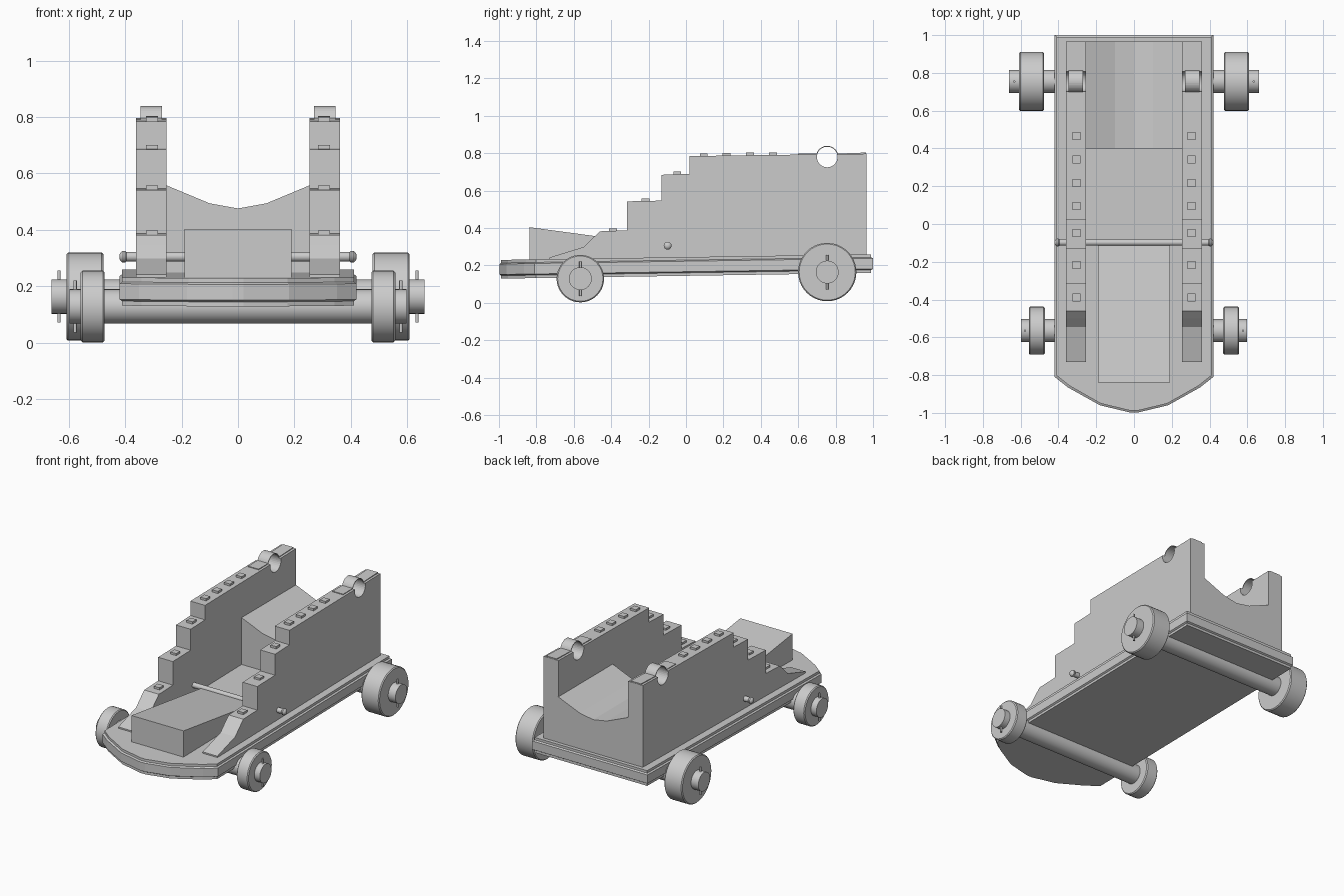
import bpy, bmesh
from math import sin, cos, radians, atan
from mathutils import Matrix, Vector

if "Cube" in bpy.data.objects:
    bpy.data.objects.remove(bpy.data.objects["Cube"])

TILT = 0.015  # slope of the bed, rising towards the rear


def finish(bm, name, mirror=False, smooth=False):
    bmesh.ops.recalc_face_normals(bm, faces=bm.faces[:])
    me = bpy.data.meshes.new(name)
    bm.to_mesh(me)
    bm.free()
    ob = bpy.data.objects.new(name, me)
    bpy.context.collection.objects.link(ob)
    if mirror:
        ob.modifiers.new("mirror", 'MIRROR').use_axis[0] = True
    if smooth:
        bpy.ops.object.select_all(action='DESELECT')
        bpy.context.view_layer.objects.active = ob
        ob.select_set(True)
        bpy.ops.object.shade_smooth_by_angle(angle=radians(35))
    return ob


def loft(bm, loops):
    """Join equal-length loops of points and cap both ends."""
    rings = [[bm.verts.new(p) for p in loop] for loop in loops]
    n = len(rings[0])
    for a, b in zip(rings, rings[1:]):
        for i in range(n):
            j = (i + 1) % n
            bm.faces.new((a[i], a[j], b[j], b[i]))
    bm.faces.new(rings[0])
    bm.faces.new(rings[-1])


def side_prism(name, yz, x0, x1, **kw):
    bm = bmesh.new()
    loft(bm, [[(x, y, z) for y, z in yz] for x in (x0, x1)])
    return finish(bm, name, **kw)


def turned(name, profile, y, z, axis='X', seg=40, x=0, **kw):
    """Solid of revolution from (position, radius) pairs along x or z."""
    bm = bmesh.new()
    loops = []
    for t, r in profile:
        ring = []
        for i in range(seg):
            a = radians(360 * i / seg)
            if axis == 'X':
                ring.append((t, y + r * cos(a), z + r * sin(a)))
            else:
                ring.append((x + r * cos(a), y + r * sin(a), t))
        loops.append(ring)
    loft(bm, loops)
    return finish(bm, name, smooth=True, **kw)


def arc(cy, cz, r, a0, a1, n):
    return [(cy + r * cos(radians(a0 + (a1 - a0) * i / n)),
             cz + r * sin(radians(a0 + (a1 - a0) * i / n))) for i in range(n + 1)]


# Bed plank with moulded edges and a rounded nose
half = [(0.42, 1.0), (0.42, -0.81), (0.35, -0.865), (0.18, -0.96), (0.02, -0.998)]
plan = half + [(-x, y) for x, y in reversed(half)]


def bed_loop(inset, dz):
    return [(x * (1 - inset / 0.42), y * (1 - inset), 0.15 + dz + TILT * y) for x, y in plan]


bm = bmesh.new()
loft(bm, [bed_loop(0.010, 0), bed_loop(0.010, 0.016), bed_loop(0, 0.022),
          bed_loop(0, 0.078), bed_loop(0.010, 0.084), bed_loop(0.010, 0.1)])
finish(bm, "bed")

# Stepped cheeks with trunnion notch
CY, CZ = 0.755, 0.785
cheek = [(-0.73, 0.225), (-0.73, 0.248), (-0.545, 0.305), (-0.50, 0.35), (-0.46, 0.388),
         (-0.315, 0.393), (-0.315, 0.548), (-0.13, 0.552), (-0.13, 0.69),
         (0.02, 0.695), (0.02, 0.79)]
cheek += arc(CY, CZ, 0.055, 165, 375, 20)
cheek += [(0.965, 0.803), (0.965, 0.25)]
side_prism("cheek", cheek, 0.254, 0.361, mirror=True)

# Cap straps over the trunnion holes
strap = [(0.60, 0.794), (0.60, 0.803)]
strap += arc(CY, CZ, 0.060, 162, 18, 16)
strap += [(0.962, 0.809), (0.962, 0.800)]
strap += arc(CY, CZ, 0.055, 14, 166, 16)
side_prism("cap_strap", strap, 0.27, 0.346, mirror=True)

# Square bolt heads along the cheek steps
bm = bmesh.new()
for y, z in [(0.465, 0.798), (0.342, 0.797), (0.217, 0.796), (0.095, 0.794),
             (-0.047, 0.696), (-0.217, 0.552), (-0.39, 0.393)]:
    bmesh.ops.create_cube(bm, size=1, matrix=Matrix.Translation((0.305, y, z))
                          @ Matrix.Diagonal((0.042, 0.042, 0.022, 1)))
finish(bm, "bolt_heads", mirror=True)

# Rear transom with a hollowed top
top = [(-0.256, 0.565), (-0.10, 0.50), (0, 0.482), (0.10, 0.50), (0.256, 0.565)]
bm = bmesh.new()
loft(bm, [[(x, y, z) for x, z in [(0.256, 0.24), (-0.256, 0.24)] + top] for y in (0.40, 0.966)])
finish(bm, "transom")

# Elevating wedge
side_prism("wedge", [(-0.838, 0.225), (-0.838, 0.41), (-0.10, 0.31), (-0.10, 0.24)], -0.19, 0.19)

# Cross bolt with rounded ends
ends = [(0.42, 0.008), (0.416, 0.015), (0.408, 0.021), (0.40, 0.021), (0.395, 0.017)]
turned("cross_bolt", [(-x, r) for x, r in ends] + ends[::-1], -0.098, 0.311, seg=24)

# Axles, wheels and linch pins
for tag, y, z, R, w0, w1, end, pin in [
        ("front", -0.565, 0.135, 0.127, 0.472, 0.557, 0.597, 0.577),
        ("rear", 0.755, 0.17, 0.156, 0.477, 0.608, 0.661, 0.634)]:
    z = max(z, R + 0.008) if tag == "rear" else z
    turned(tag + "_axle", [(-end, 0.061), (end, 0.061)], y, z)
    b = 0.006
    turned(tag + "_wheel", [(w0, R - b), (w0 + b, R), (w1 - b, R), (w1, R - b)], y, z, mirror=True)
    turned(tag + "_pin", [(z - 0.092, 0.006), (z + 0.092, 0.006)], y, 0, axis='Z',
           seg=12, x=pin, mirror=True)

# Settle the carriage on the ground
for ob in bpy.context.scene.objects:
    ob.location.z -= 0.006
